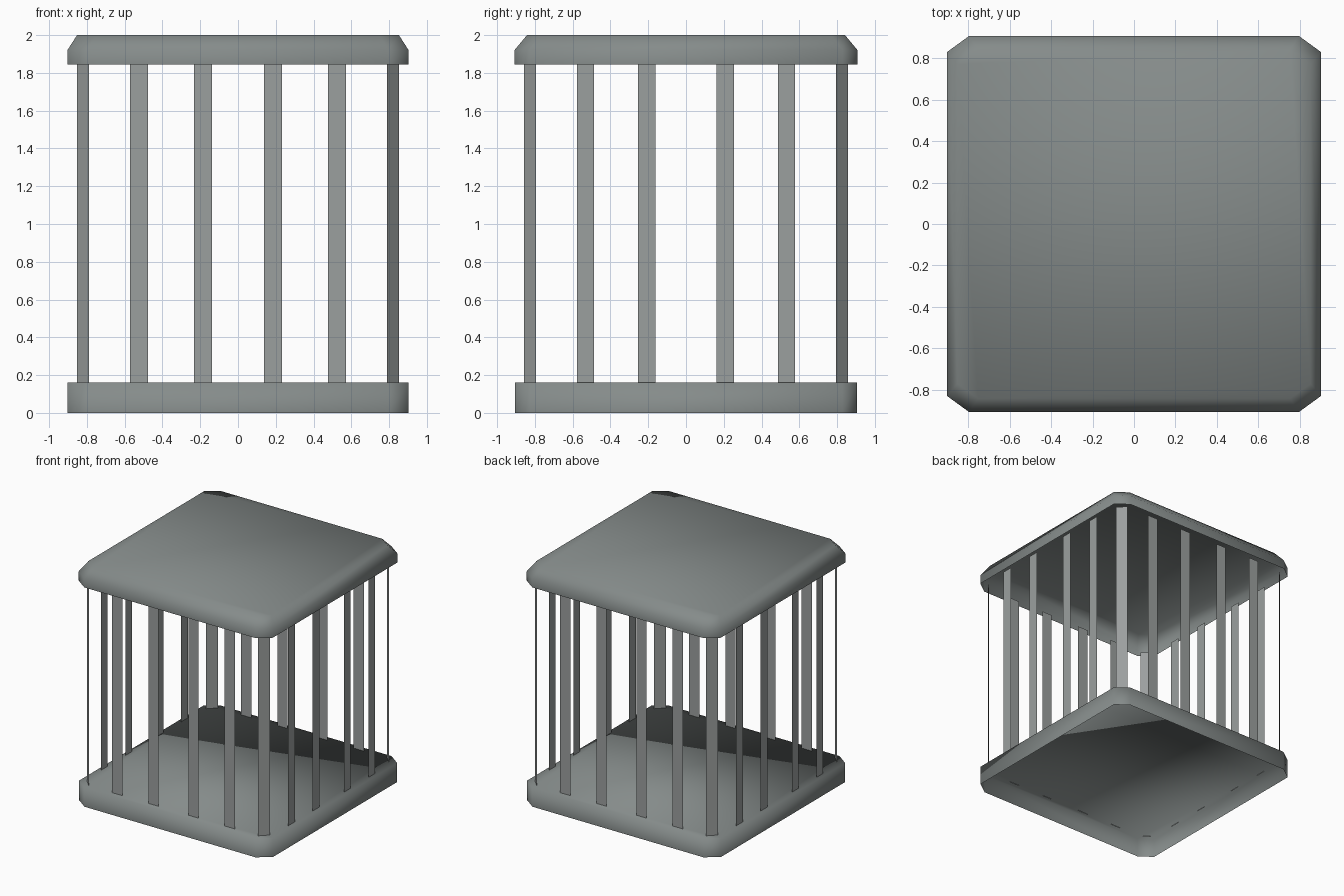
import bpy, bmesh, math
from mathutils import Matrix

if "Cube" in bpy.data.objects:
    bpy.data.objects.remove(bpy.data.objects["Cube"])


def material(name, rgb):
    m = bpy.data.materials.new(name)
    m.diffuse_color = (*rgb, 1)
    m.use_nodes = True
    m.node_tree.nodes["Principled BSDF"].inputs["Base Color"].default_value = m.diffuse_color
    return m


# dark grey-green covers, slightly lighter bars
cover_metal = material("cover_metal", (0.235, 0.26, 0.255))
bar_metal = material("bar_metal", (0.33, 0.35, 0.345))


def octagon(hx, hy, cx, cy, z):
    # rectangle with cut corners, counter-clockwise
    return [(hx, hy - cy, z), (hx - cx, hy, z), (-hx + cx, hy, z), (-hx, hy - cy, z),
            (-hx, -hy + cy, z), (-hx + cx, -hy, z), (hx - cx, -hy, z), (hx, -hy + cy, z)]


def finish(bm, name, smooth, mat):
    mesh = bpy.data.meshes.new(name)
    bm.to_mesh(mesh)
    bm.free()
    mesh.materials.append(mat)
    for p in mesh.polygons:
        p.use_smooth = smooth
    ob = bpy.data.objects.new(name, mesh)
    bpy.context.collection.objects.link(ob)
    return ob


def cover(name, rings):
    # open-bottomed shell: stacked rings closed by a flat top
    bm = bmesh.new()
    loops = [[bm.verts.new(p) for p in ring] for ring in rings]
    for lo, hi in zip(loops, loops[1:]):
        for i in range(8):
            j = (i + 1) % 8
            bm.faces.new((lo[i], lo[j], hi[j], hi[i]))
    bm.faces.new(loops[-1])
    return finish(bm, name, True, cover_metal)


def bar(name, x, y, angle, width):
    # flat single-sided slat, facing outward along the angle
    bm = bmesh.new()
    w = width / 2
    pts = [(0, -w, 0.157), (0, w, 0.157), (0, w, 1.85), (0, -w, 1.85)]
    bm.faces.new([bm.verts.new(p) for p in pts])
    bm.transform(Matrix.Translation((x, y, 0)) @ Matrix.Rotation(angle, 4, 'Z'))
    return finish(bm, name, False, bar_metal)


# base and lid
cover("base", [octagon(0.902, 0.905, 0.107, 0.078, z) for z in (0, 0.16)])
cover("lid", [octagon(0.902, 0.907, 0.107, 0.078, 1.845),
              octagon(0.902, 0.907, 0.107, 0.078, 1.922),
              octagon(0.852, 0.842, 0.10, 0.072, 2.0)])

# bars along the four sides
for s in (-1, 1):
    for x in (-0.524, -0.186, 0.186, 0.524):
        bar("front_bar" if s < 0 else "back_bar", x, s * 0.857, s * math.pi / 2, 0.095)
    for y in (-0.532, -0.207, 0.207, 0.532):
        bar("side_bar", s * 0.872, y, 0 if s > 0 else math.pi, 0.092)

# corner bars
for sx in (-1, 1):
    for sy in (-1, 1):
        bar("corner_bar", sx * 0.82, sy * 0.825, math.atan2(sy, sx), 0.09)
